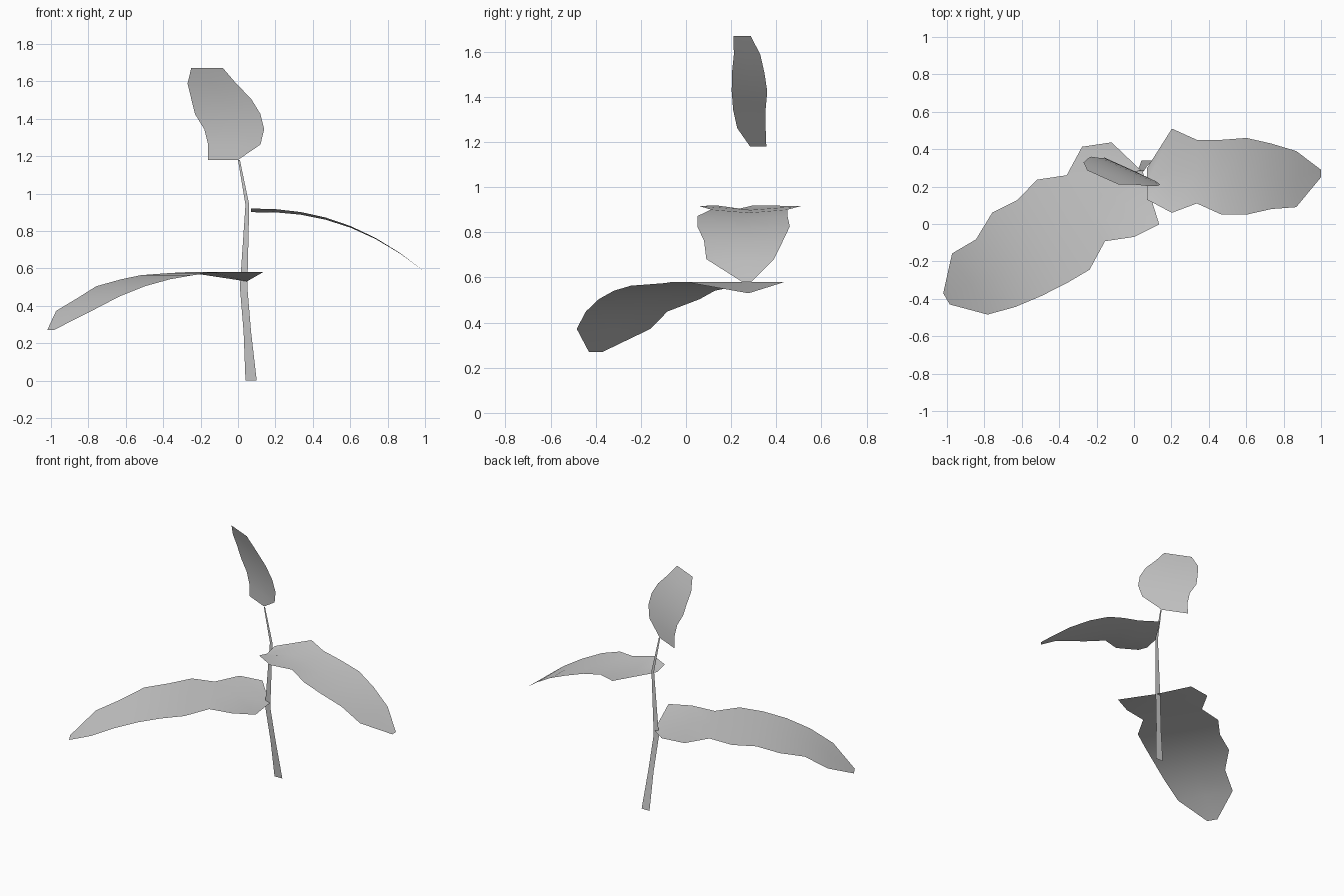
import bpy
import bmesh
from mathutils import Vector

old_cube = bpy.data.objects.get("Cube")
if old_cube:
    bpy.data.objects.remove(old_cube, do_unlink=True)

# One plain grey for the whole plant
grey = bpy.data.materials.new("plain_grey")
grey.use_nodes = True
colour = (0.6, 0.6, 0.6, 1)
grey.diffuse_color = colour
grey.node_tree.nodes["Principled BSDF"].inputs["Base Color"].default_value = colour


def add_sheet(name, rows):
    """Join rows of points into one smooth, paper-thin surface."""
    bm = bmesh.new()
    vert_rows = [[bm.verts.new(point) for point in row] for row in rows]
    for lower, upper in zip(vert_rows, vert_rows[1:]):
        for i in range(len(lower) - 1):
            bm.faces.new((lower[i], lower[i + 1], upper[i + 1], upper[i]))
    bm.normal_update()
    # Turn the upper side of the sheet outward
    if sum(face.normal.z * face.calc_area() for face in bm.faces) < 0:
        bmesh.ops.reverse_faces(bm, faces=bm.faces)
    for face in bm.faces:
        face.smooth = True
    mesh = bpy.data.meshes.new(name)
    bm.to_mesh(mesh)
    bm.free()
    mesh.materials.append(grey)
    sheet = bpy.data.objects.new(name, mesh)
    bpy.context.collection.objects.link(sheet)


def add_leaf(name, start, along, across, bow, power, near, far, notch, fold):
    """Leaf with a bowed midrib and a ragged outline of evenly spaced widths."""
    start, along, across, bow = map(Vector, (start, along, across, bow))
    last = len(near) - 1
    rows = []
    for i, (near_width, far_width) in enumerate(zip(near, far)):
        t = i / last
        centre = start + along * t + bow * t ** power
        edge_a = centre + across * near_width
        edge_b = centre - across * far_width
        # The midrib lies below the edges and is pinched in at the stalk
        rib = (edge_a + edge_b) / 2 - Vector((0, 0, fold * (1 - t)))
        if i == 0:
            rib += Vector(notch)
        rows.append((edge_a, rib, edge_b))
    add_sheet(name, rows)


# Flat stem: left side, right side, depth and height of each joint
joints = [
    (0.04, 0.1, 0.34, 0),
    (0.03, 0.07, 0.31, 0.26),
    (0.01, 0.05, 0.28, 0.5),
    (0.04, 0.06, 0.29, 0.94),
    (0, 0.01, 0.28, 1.18),
]
add_sheet("stem", [((left, depth, height), (right, depth, height))
                   for left, right, depth, height in joints])

# Large low leaf, drooping to the right and forward
add_leaf("lower_leaf",
         start=(0, 0.23, 0.58), along=(-1.02, -0.6, 0),
         across=(0.5, -0.86, 0), bow=(0, 0, -0.31), power=3,
         near=(0.27, 0.26, 0.2, 0.29, 0.29, 0.28, 0.26, 0.22, 0.07),
         far=(0.24, 0.3, 0.21, 0.27, 0.23, 0.24, 0.16, 0.16, 0),
         notch=(0.04, 0.06, -0.05), fold=0)

# Middle leaf, arching to the left with a shallow fold
add_leaf("middle_leaf",
         start=(0.07, 0.27, 0.92), along=(0.93, 0, 0),
         across=(0, -1, 0), bow=(0, 0, -0.34), power=2.3,
         near=(0.14, 0.21, 0.16, 0.22, 0.22, 0.19, 0.18, 0.02),
         far=(0.03, 0.24, 0.18, 0.18, 0.19, 0.16, 0.12, 0.02),
         notch=(0, 0, 0), fold=0.02)

# Upright leaf at the top of the stem, leaning forward
add_leaf("top_leaf",
         start=(-0.08, 0.32, 1.18), along=(0, 0, 0.49),
         across=(1, -0.45, 0), bow=(0, -0.11, 0), power=2,
         near=(0.08, 0.2, 0.22, 0.2, 0.15, 0.07, 0),
         far=(0.08, 0.08, 0.1, 0.15, 0.17, 0.19, 0.17),
         notch=(0, 0, 0), fold=0)
